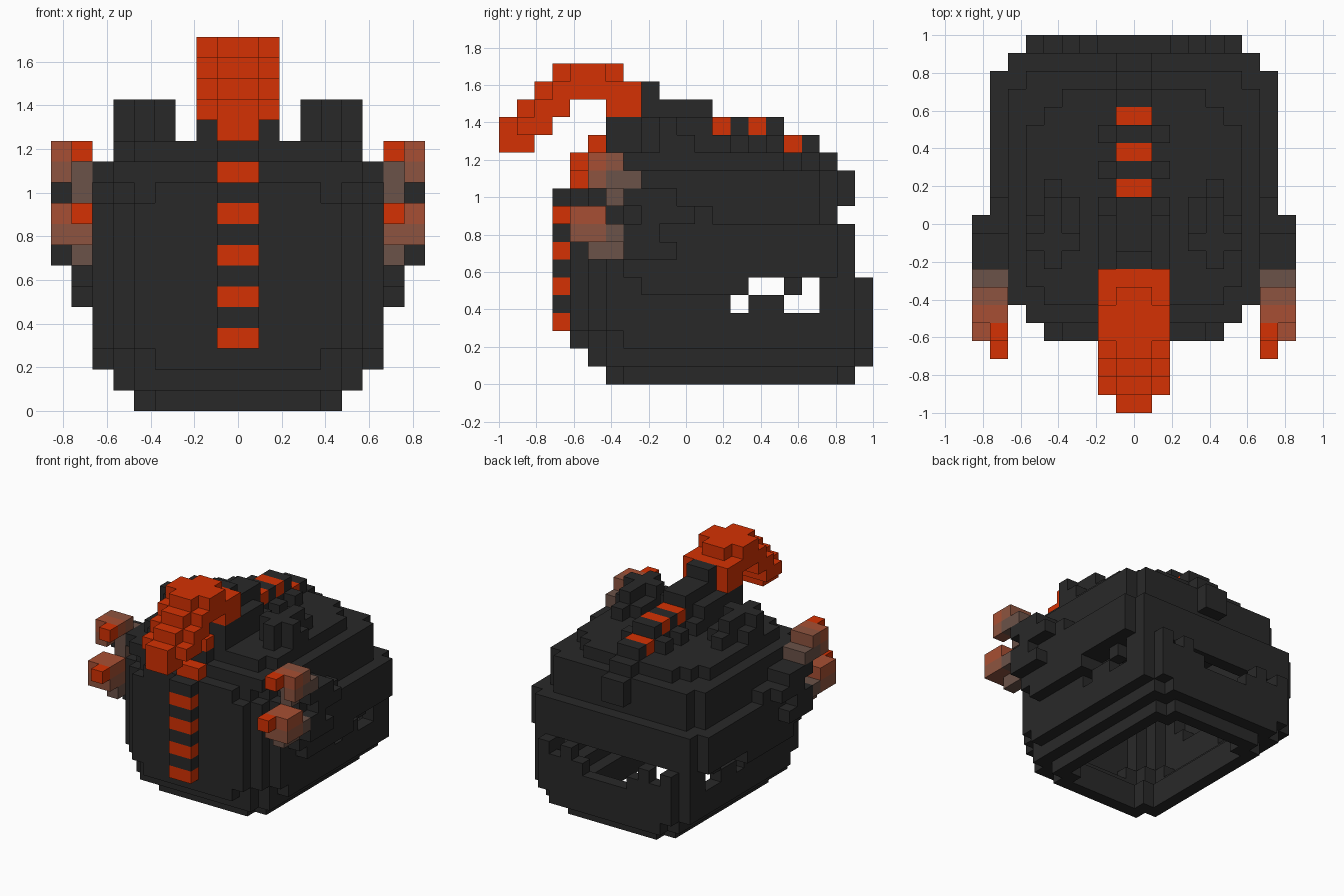
import bpy, bmesh

if "Cube" in bpy.data.objects:
    bpy.data.objects.remove(bpy.data.objects["Cube"])

V = 2 / 21                      # block size; cells are (i, j, k), mirrored in x


def material(name, rgb):
    m = bpy.data.materials.new(name)
    m.diffuse_color = (*rgb, 1)
    m.use_nodes = True
    m.node_tree.nodes["Principled BSDF"].inputs["Base Color"].default_value = m.diffuse_color
    return m


MATS = [material("charcoal", (0.022, 0.022, 0.022)),
        material("orange_red", (0.66, 0.031, 0.001)),
        material("rust", (0.39, 0.078, 0.033)),
        material("dusty_rust", (0.27, 0.088, 0.05)),
        material("brown", (0.147, 0.084, 0.065))]
BLACK, RED, RUST, DUSTY, BROWN = range(5)
cells = {}                      # (i, j, k) -> (part, colour)


def put(part, i, j, k, colour=BLACK):
    for c in ((i, j, k), (-1 - i, j, k)):
        cells[c] = (part, colour)


def block(part, i, j, k, colour=BLACK):
    """Fill half-open ranges of cells, mirrored."""
    for a in range(*i):
        for b in range(*j):
            for c in range(*k):
                put(part, a, b, c, colour)


# Shell: layers as (front, back, half width, front width, back width)
layers = [(6, 20, 5, 4, 4), (5, 21, 6, 5, 5), (4, 21, 7, 4, 6)]
layers += [(4, 21, 7, 5, 6)] * 3
layers += [(4, 20, 8, 5, 7)] * 3
layers += [(4, 19, 8, 5, 6), (4, 19, 8, 4, 6), (5, 19, 7, 6, 6), (6, 18, 6, 5, 4)]
shoulder_end = {9: 12, 10: 10}  # where the wide side ledges stop
body = set()
for k, (j0, j1, hw, fw, bw) in enumerate(layers):
    for j in range(j0, j1):
        w = min(hw, fw + j - j0, bw + j1 - 1 - j)
        if j < 7 or j >= shoulder_end.get(k, 99):
            w = min(w, 7)
        if k == 5 and 8 <= j < 14:
            w = 8
        body |= {(i, j, k) for i in range(-w, w)}

# Hollow interior, open underneath
near = (-1, 0, 1)
for (i, j, k) in body:
    inside = all((i + a, j + b, k + c) in body for a in near for b in near
                 for c in near if k + c >= 0)
    if not inside:
        cells[(i, j, k)] = ("shell", BLACK)

# Jagged mouth: side gaps, then the notched rear edge
for j, k in ((13, 4), (16, 4), (17, 4), (14, 5), (15, 5), (17, 5)):
    for i in range(-9, 9):
        cells.pop((i, j, k), None)
for a, j, k in [(a, 19, 5) for a in range(5)] + [
        (a, 20, 5) for a in (0, 1, 2, 4)] + [(a, j, 4) for a in (0, 1) for j in (19, 20)]:
    for i in (a, -1 - a):
        cells.pop((i, j, k), None)

# Small bumps on the rear of the dome
block("rear_bump", (0, 1), (19, 20), (10, 12))
block("rear_bump", (0, 1), (18, 19), (12, 13))

# Striped ridge up the front wall
for k in range(3, 11):
    put("front_ridge", 0, 3, k, RED if k % 2 else BLACK)
put("front_ridge", 0, 4, 11, RED)
block("front_ridge", (0, 1), (5, 6), (12, 13))
put("front_ridge", 0, 5, 13, RED)

# Striped ridge along the top
block("top_ridge", (0, 1), (6, 18), (13, 14))
block("top_ridge", (0, 1), (6, 16), (14, 15))
block("top_ridge", (0, 2), (6, 11), (13, 15))
block("top_ridge", (0, 1), (8, 12), (15, 16))
block("top_ridge", (0, 1), (8, 9), (16, 17))
for j in (11, 13, 15):
    block("top_ridge", (1, 2), (j, j + 1), (13, 14))
for j, k in ((12, 14), (14, 14), (16, 13)):
    put("top_ridge", 0, j, k, RED)

# Drooping crest: rows as (height, front, back, half width)
for k, j0, j1, w in ((17, 3, 7, 1), (17, 4, 6, 2), (16, 2, 8, 1), (16, 3, 8, 2),
                     (15, 1, 4, 1), (15, 2, 4, 2), (15, 6, 8, 2), (14, 0, 3, 1),
                     (14, 1, 3, 2), (13, 0, 2, 1)):
    block("crest", (0, w), (j0, j1), (k, k + 1), RED)

# Branching knobs on top
block("top_knob", (4, 5), (8, 13), (13, 14))
block("top_knob", (3, 6), (9, 11), (13, 14))
block("top_knob", (4, 5), (8, 12), (14, 15))
block("top_knob", (3, 6), (9, 10), (14, 15))
block("top_knob", (3, 4), (11, 12), (13, 14))


# Forked side gills, coloured by distance from the tip
def gill(i, j0, j1, k):
    for j in range(j0, j1):
        if j > 7 or (j == 7 and k != 11):
            tint = BLACK
        elif j == 3 or (j == 4 and k > 10):
            tint = RED
        elif j == 7 or k == 7 or (j == 6 and k != 12):
            tint = BROWN
        else:
            tint = RUST if k in (9, 12) and j < 6 else DUSTY
        put("side_gill", i, j, k, tint)


for row in ((7, 4, 7, 12), (8, 5, 7, 12), (7, 6, 8, 11), (8, 5, 8, 11),
            (7, 6, 8, 10), (8, 7, 10, 10), (7, 3, 6, 9), (8, 4, 6, 9),
            (8, 8, 11, 9), (7, 4, 7, 8), (8, 4, 8, 8), (7, 5, 7, 7), (8, 7, 10, 7),
            (8, 8, 9, 8)):
    gill(*row)

# Turn cells into outer faces, one object per part
FACES = {(1, 0, 0): ((1, 0, 0), (1, 1, 0), (1, 1, 1), (1, 0, 1)),
         (-1, 0, 0): ((0, 0, 0), (0, 0, 1), (0, 1, 1), (0, 1, 0)),
         (0, 1, 0): ((0, 1, 0), (0, 1, 1), (1, 1, 1), (1, 1, 0)),
         (0, -1, 0): ((0, 0, 0), (1, 0, 0), (1, 0, 1), (0, 0, 1)),
         (0, 0, 1): ((0, 0, 1), (1, 0, 1), (1, 1, 1), (0, 1, 1)),
         (0, 0, -1): ((0, 0, 0), (0, 1, 0), (1, 1, 0), (1, 0, 0))}
for part in sorted({p for p, _ in cells.values()}):
    bm = bmesh.new()
    for (i, j, k), (p, colour) in cells.items():
        if p != part:
            continue
        for (a, b, c), quad in FACES.items():
            if (i + a, j + b, k + c) in cells:
                continue
            f = bm.faces.new([bm.verts.new(((i + x) * V, (j + y) * V - 1, (k + z) * V))
                              for x, y, z in quad])
            f.material_index = colour
    bmesh.ops.remove_doubles(bm, verts=bm.verts, dist=0.001)
    mesh = bpy.data.meshes.new(part)
    bm.to_mesh(mesh)
    bm.free()
    for m in MATS:
        mesh.materials.append(m)
    bpy.context.collection.objects.link(bpy.data.objects.new(part, mesh))
